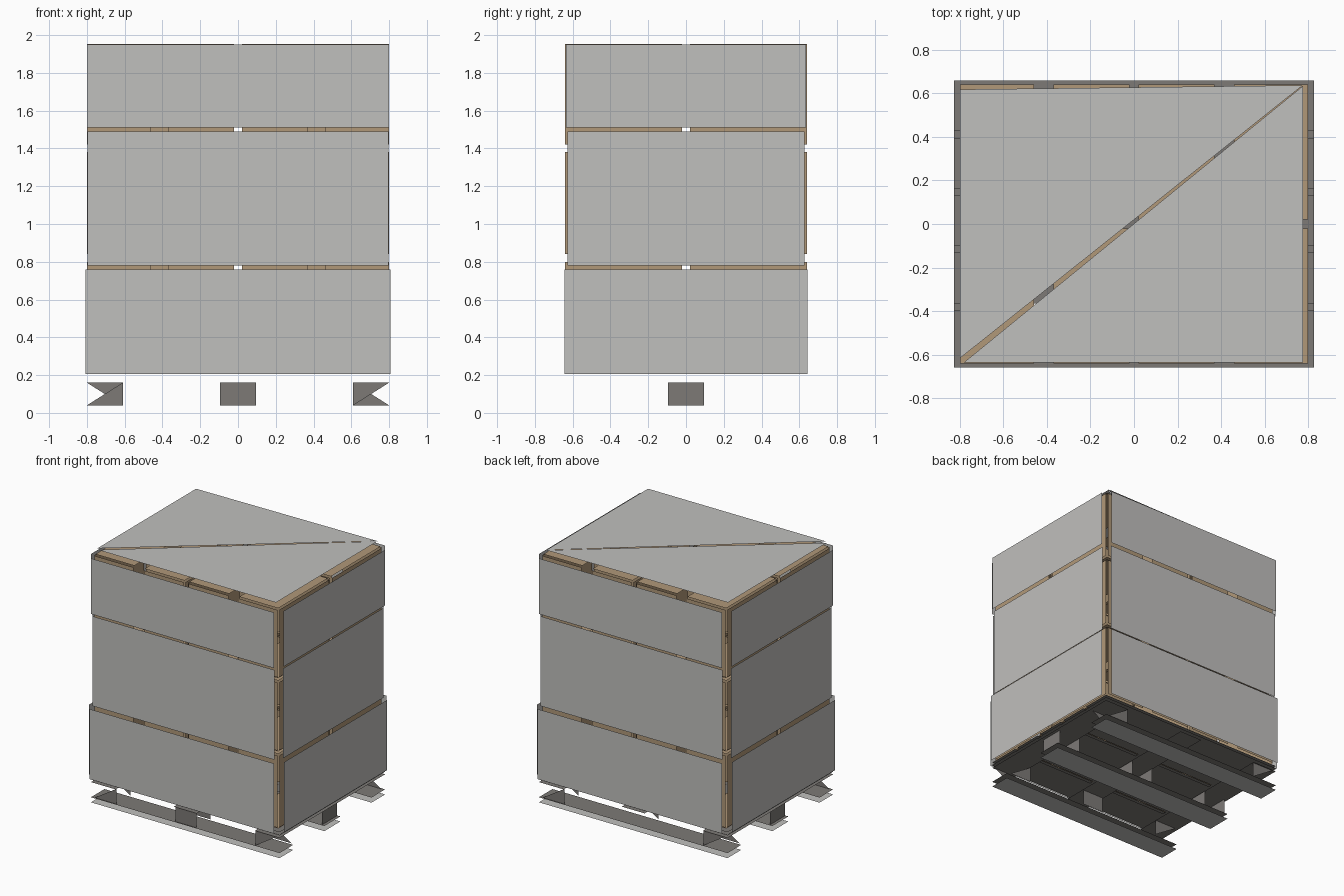
import bpy
import bmesh

cube = bpy.data.objects.get("Cube")
if cube:
    bpy.data.objects.remove(cube)


def material(name, rgb):
    m = bpy.data.materials.new(name)
    m.use_nodes = True
    m.diffuse_color = (*rgb, 1)
    m.node_tree.nodes["Principled BSDF"].inputs["Base Color"].default_value = (*rgb, 1)
    return m


film = material("grey film", (0.53, 0.525, 0.51))
wood = material("dark grey wood", (0.205, 0.194, 0.183))
card = material("brown cardboard", (0.44, 0.315, 0.19))


class Part:
    """Collects flat panels that become one object."""

    def __init__(self, name, mat):
        self.name, self.mat, self.bm = name, mat, bmesh.new()

    def face(self, points, out):
        f = self.bm.faces.new([self.bm.verts.new(p) for p in points])
        f.normal_update()
        if sum(a * b for a, b in zip(f.normal, out)) < 0:
            f.normal_flip()

    def panel(self, axis, pos, u, v, sign=1):
        """Rectangle across an axis; u and v are ranges on the other two axes."""
        pts = []
        for a, b in ((u[0], v[0]), (u[1], v[0]), (u[1], v[1]), (u[0], v[1])):
            p = [a, b]
            p.insert(axis, pos)
            pts.append(p)
        out = [0, 0, 0]
        out[axis] = sign
        self.face(pts, out)

    def done(self):
        mesh = bpy.data.meshes.new(self.name)
        self.bm.to_mesh(mesh)
        self.bm.free()
        mesh.materials.append(self.mat)
        bpy.context.collection.objects.link(bpy.data.objects.new(self.name, mesh))


X, Y, Z = 0, 1, 2
HALF_X, HALF_Y = 0.826, 0.66

# Pallet runners along x: pale underside, dark upper side
under = Part("runner_undersides", film)
upper = Part("runner_tops", wood)
for y0, y1 in ((-HALF_Y, -0.49), (-0.1, 0.1), (0.49, HALF_Y)):
    under.panel(Z, 0.0, (-HALF_X, HALF_X), (y0, y1), -1)
    upper.panel(Z, 0.04, (-HALF_X, HALF_X), (y0, y1))
under.done()
upper.done()

# Pallet blocks: open-sided, the corner ones are half faces
blocks = Part("pallet_blocks", wood)
LOW, HIGH, HALF = 0.04, 0.16, 0.094
blocks.panel(Y, -0.65, (-HALF, HALF), (LOW, HIGH), -1)
blocks.panel(Y, -0.475, (-HALF, HALF), (LOW, HIGH), 1)
blocks.face([(HALF, 0.475, HIGH), (-HALF, 0.475, HIGH), (-HALF, 0.475, LOW)], (0, -1, 0))
for s in (-1, 1):
    outer, inner = s * 0.65, s * 0.475
    for t in (-1, 1):
        a, b = t * 0.61, t * 0.8
        tip_out = LOW if s * t > 0 else HIGH
        for y, tip, out in ((outer, tip_out, s), (inner, LOW + HIGH - tip_out, -s)):
            blocks.face([(a, y, LOW), (a, y, HIGH), (b, y, tip)], (0, out, 0))
for cx in (-0.705, 0, 0.705):
    for s in (-1, 1):
        blocks.panel(X, cx + s * 0.095, (-HALF, HALF), (LOW, HIGH), s)
blocks.done()

# Cross bearers along y and deck boards along x
bearers = Part("pallet_bearers", wood)
for x0, x1 in ((-HALF_X, -0.61), (-0.1, 0.1), (0.61, HALF_X)):
    bearers.panel(Z, 0.16, (x0, x1), (-HALF_Y, HALF_Y), -1)
    bearers.panel(Z, 0.18, (x0, x1), (-HALF_Y, HALF_Y))
bearers.done()
deck = Part("deck_boards", wood)
pitch = 2 * HALF_Y / 5
for i in range(5):
    y0 = -HALF_Y + i * pitch
    span = (y0 + (0.03 if i else 0), y0 + pitch)
    deck.panel(Z, 0.185, (-HALF_X, HALF_X), span, -1)
    deck.panel(Z, 0.205, (-HALF_X, HALF_X), span)
deck.done()

# Cardboard boxes, two by two in three layers, with open edges and an open seam
boxes = Part("cardboard_boxes", card)
for z0, z1 in ((0.21, 0.82), (0.82, 1.40), (1.40, 1.973)):
    zs = (z0 + 0.02, z1 - 0.02)
    for sx in (-1, 1):
        xs = tuple(sorted((sx * 0.02, sx * 0.80)))
        for sy in (-1, 1):
            ys = tuple(sorted((sy * 0.02, sy * 0.64)))
            boxes.panel(X, sx * 0.81, ys, zs, sx)
            boxes.panel(X, sx * 0.01, ys, zs, -sx)
            boxes.panel(Y, sy * 0.01, xs, zs, -sy)
            for a, b in ((0.02, 0.37), (0.46, 0.80)):
                flap = tuple(sorted((sx * a, sx * b)))
                boxes.panel(Y, sy * 0.65, flap, zs, sy)
                boxes.panel(Z, z1 - 0.01, flap, ys)
                boxes.panel(Z, z0 + 0.01, flap, ys, -1)
boxes.done()

# Film bands standing off the load: bottom, top, offsets and half widths
wrap = Part("film_side_bands", film)
for z0, z1, off, wide, deep in (
    (0.205, 0.76, 0.043, 0.808, 0.643),
    (0.78, 1.49, 0.024, 0.797, 0.627),
    (1.51, 1.95, 0.034, 0.80, 0.634),
):
    for s in (-1, 1):
        wrap.panel(Y, s * (0.66 + off), (-wide, wide), (z0, z1), s)
        wrap.panel(X, s * (0.81 + off), (-deep, deep), (z0, z1), s)
wrap.done()

# Film top sheet in two halves with a tapering diagonal slit
top = Part("film_top_sheet", film)
TOP = 2.0
top.face([(-0.78, -0.635, TOP), (0.777, -0.635, TOP), (0.777, 0.635, TOP)], (0, 0, 1))
top.face([(-0.8, -0.617, TOP), (-0.8, 0.618, TOP), (0.775, 0.637, TOP)], (0, 0, 1))
top.done()
